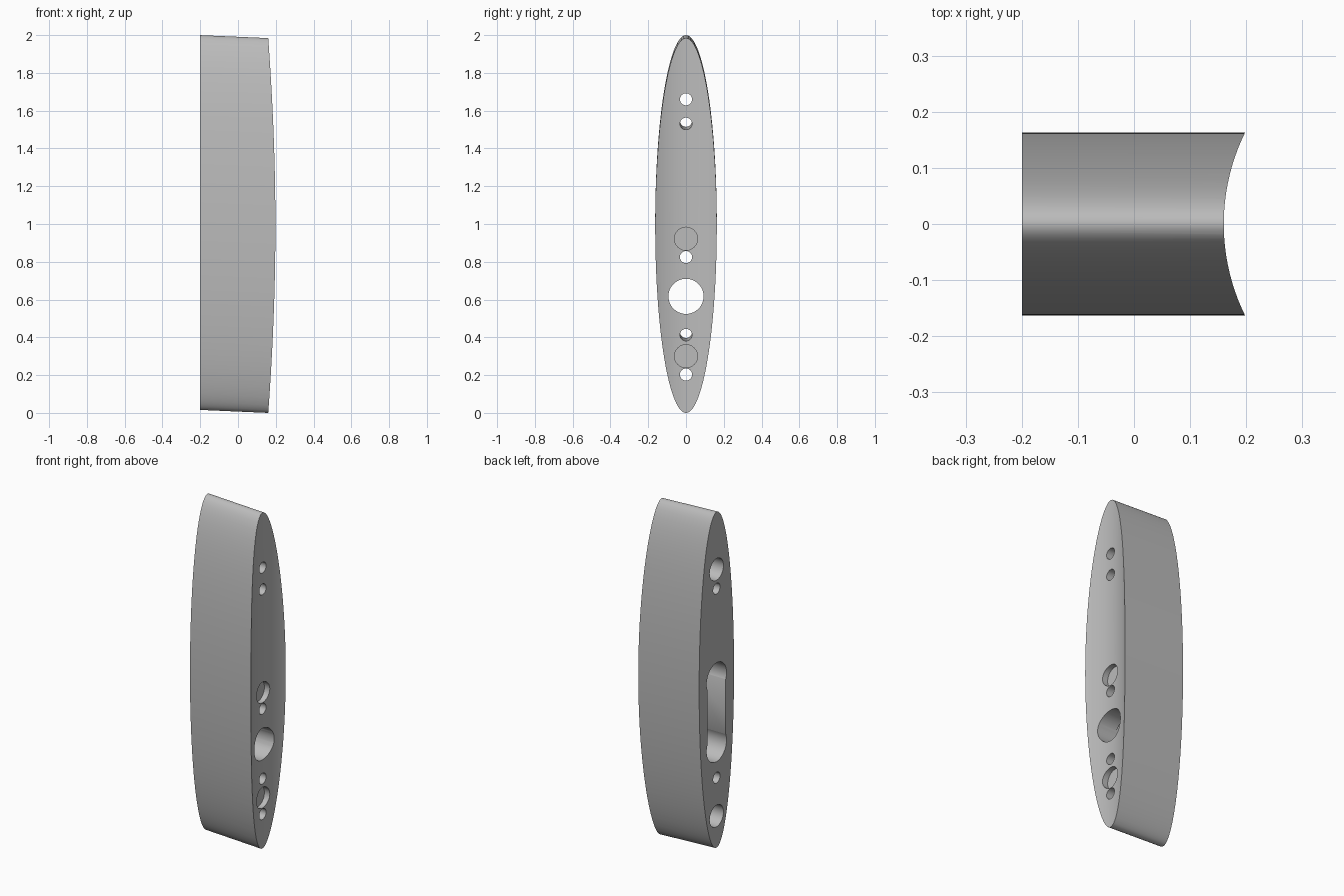
import bpy, bmesh, math
from mathutils import Matrix

cube = bpy.data.objects.get("Cube")
if cube:
    bpy.data.objects.remove(cube)

SLOPE = 0.0437      # the body leans down towards +x
BACK, FRONT = -0.2, 0.16
HALF_W, HALF_H = 0.163, 0.992

grey = bpy.data.materials.new("plain grey")
grey.use_nodes = True
grey.diffuse_color = (0.5, 0.5, 0.5, 1)
grey.node_tree.nodes["Principled BSDF"].inputs["Base Color"].default_value = (0.5, 0.5, 0.5, 1)


def make(name, bm):
    mesh = bpy.data.meshes.new(name)
    bmesh.ops.recalc_face_normals(bm, faces=bm.faces)
    bm.to_mesh(mesh)
    bm.free()
    mesh.materials.append(grey)
    obj = bpy.data.objects.new(name, mesh)
    bpy.context.collection.objects.link(obj)
    return obj


def rod(name, x0, x1, z, ry, rz=None, slope=0, sides=48):
    """Elliptical rod along x; z is its height at x = FRONT."""
    bm = bmesh.new()
    bmesh.ops.create_cone(bm, cap_ends=True, segments=sides, radius1=1, radius2=1, depth=1)
    bmesh.ops.rotate(bm, verts=bm.verts, matrix=Matrix.Rotation(math.pi / 2, 3, 'Y'))
    for v in bm.verts:
        v.co.x = (x0 + x1) / 2 + v.co.x * (x1 - x0)
        v.co.y *= ry
        v.co.z = z + v.co.z * (rz or ry) - slope * (v.co.x - FRONT)
    return make(name, bm)


# Leaning elliptical body
body = rod("body", BACK, 0.25, HALF_H, HALF_W, HALF_H, SLOPE, 160)
cutters = []

# Hollow that shapes the concave face
bm = bmesh.new()
bmesh.ops.create_cone(bm, cap_ends=True, segments=256, radius1=0.369, radius2=0.369, depth=3)
bmesh.ops.translate(bm, verts=bm.verts, vec=(FRONT + 0.369, 0, 1))
cutters.append(make("concave_cutter", bm))

# Through holes: straight screw holes, leaning pin holes and the main bore
for z, r, slope in ((1.66, 0.032, 0), (0.825, 0.032, 0), (0.203, 0.032, 0),
                    (1.531, 0.032, SLOPE), (0.413, 0.032, SLOPE), (0.617, 0.093, 0)):
    cutters.append(rod("hole_cutter", -0.3, 0.3, z, r, slope=slope))

# Shallow round pockets on the concave face
for z in (0.922, 0.30):
    cutters.append(rod("pocket_cutter", 0.13, 0.3, z, 0.061))

# Deep counterbores on the flat face
for z in (1.66, 0.203):
    cutters.append(rod("counterbore_cutter", -0.3, 0, z, 0.064))

# Long slot on the flat face, joining the main bore to a blind bore
cutters.append(rod("blind_bore_cutter", -0.3, 0.055, 1.015, 0.093))
bm = bmesh.new()
bmesh.ops.create_cube(bm, size=1)
bmesh.ops.scale(bm, verts=bm.verts, vec=(0.35, 0.17, 0.4))
bmesh.ops.translate(bm, verts=bm.verts, vec=(-0.125, 0, 0.816))
cutters.append(make("slot_cutter", bm))

bpy.context.view_layer.objects.active = body
body.select_set(True)
for cutter in cutters:
    cutter.hide_render = True
    cut = body.modifiers.new("cut", 'BOOLEAN')
    cut.operation = 'DIFFERENCE'
    cut.solver = 'EXACT'
    cut.object = cutter
    bpy.ops.object.modifier_apply(modifier=cut.name)
    bpy.data.objects.remove(cutter)

bpy.ops.object.shade_smooth_by_angle(angle=math.radians(30))
